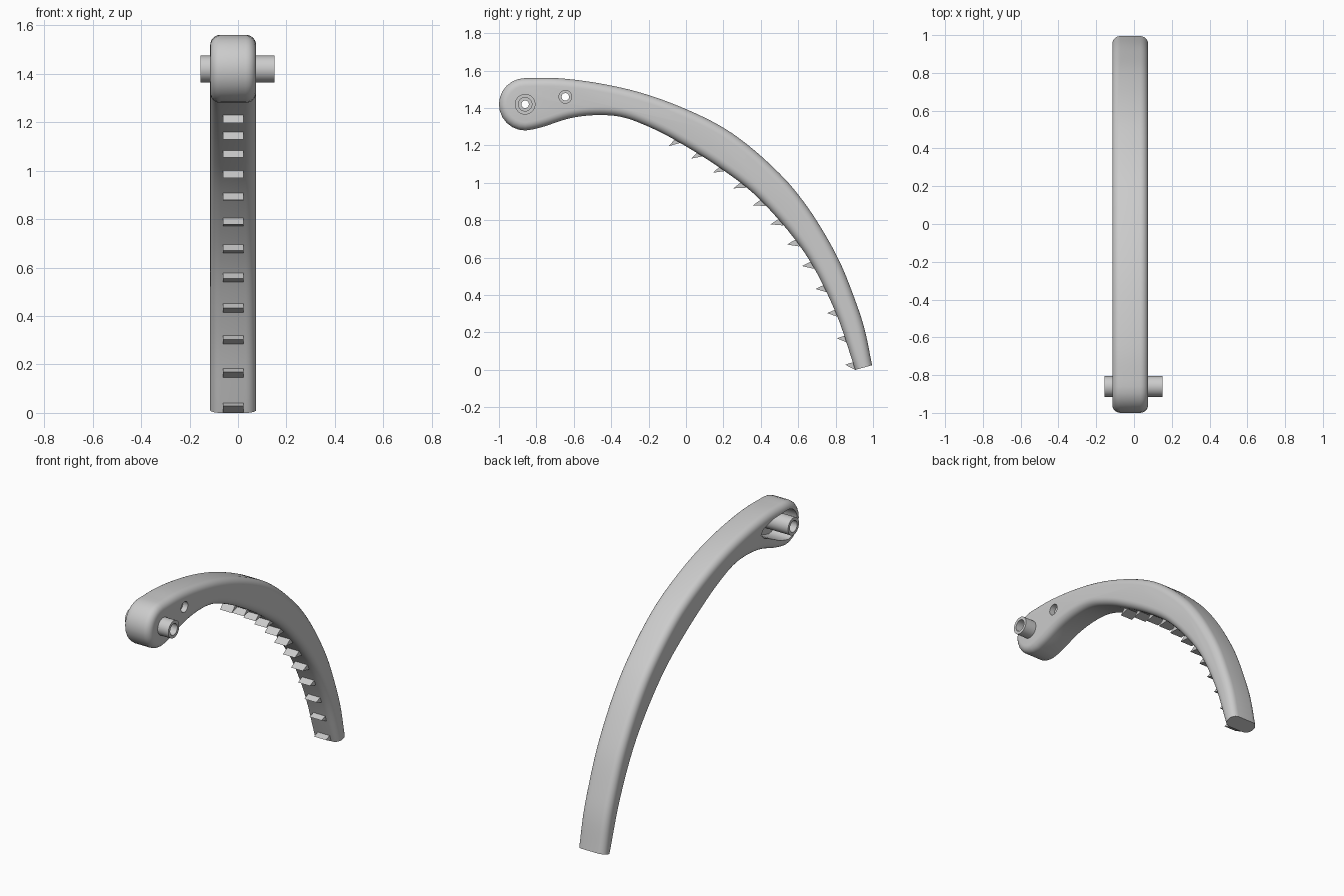
import bpy, bmesh, math
from mathutils import Vector

if "Cube" in bpy.data.objects:
    bpy.data.objects.remove(bpy.data.objects["Cube"])

MID_X, HALF = -0.02, 0.095          # body centre plane and half width
HEAD = Vector((-0.86, 1.42))        # pivot centre in (y, z)
ARC = Vector((-0.70, -0.143))       # centre of the arm's sweep

grey = bpy.data.materials.new("plain grey")
grey.use_nodes = True
grey.diffuse_color = (0.6, 0.6, 0.6, 1)
grey.node_tree.nodes["Principled BSDF"].inputs["Base Color"].default_value = grey.diffuse_color


def polar(centre, radius, degrees):
    a = math.radians(degrees)
    return centre + radius * Vector((math.cos(a), math.sin(a)))


def smooth_path(points, steps=5):
    """Catmull-Rom curve through the points."""
    pts = [Vector(p) for p in points]
    pts = [2 * pts[0] - pts[1]] + pts + [2 * pts[-1] - pts[-2]]
    out = []
    for a, b, c, d in zip(pts, pts[1:], pts[2:], pts[3:]):
        for i in range(steps):
            t = i / steps
            out.append(0.5 * (2 * b + (c - a) * t + (2 * a - 5 * b + 4 * c - d) * t * t
                              + (3 * b - a - 3 * c + d) * t ** 3))
    return out + [pts[-2]]


def loft(name, rings, closed=False):
    """Skin a list of equal rings; cap the ends, or join last to first."""
    bm = bmesh.new()
    loops = [[bm.verts.new(p) for p in ring] for ring in rings]
    pairs = list(zip(loops, loops[1:])) + ([(loops[-1], loops[0])] if closed else [])
    for a, b in pairs:
        for i in range(len(a)):
            j = (i + 1) % len(a)
            bm.faces.new((a[i], a[j], b[j], b[i]))
    if not closed:
        bm.faces.new(loops[0][::-1])
        bm.faces.new(loops[-1])
    bm.normal_update()
    if bm.calc_volume(signed=True) < 0:
        bmesh.ops.reverse_faces(bm, faces=bm.faces[:])
    mesh = bpy.data.meshes.new(name)
    bm.to_mesh(mesh)
    bm.free()
    mesh.materials.append(grey)
    obj = bpy.data.objects.new(name, mesh)
    bpy.context.collection.objects.link(obj)
    return obj


def prism(name, outline, x0, x1):
    return loft(name, [[(x, p[0], p[1]) for p in outline] for x in (x0, x1)])


def lathe(name, centre, profile, closed=False):
    """Turn (x, radius) pairs about an axis along x."""
    return loft(name, [[(x, *polar(centre, r, i * 360 / 32)) for i in range(32)]
                       for x, r in profile], closed)


def select(obj):
    bpy.ops.object.select_all(action='DESELECT')
    obj.select_set(True)
    bpy.context.view_layer.objects.active = obj


def cut(obj, cutter):
    cutter.hide_render = True
    mod = obj.modifiers.new("cut", 'BOOLEAN')
    mod.operation, mod.solver, mod.object = 'DIFFERENCE', 'EXACT', cutter
    select(obj)
    bpy.ops.object.modifier_apply(modifier=mod.name)
    bpy.data.objects.remove(cutter)


def smooth(obj):
    select(obj)
    bpy.ops.object.shade_smooth_by_angle(angle=math.radians(35))


# Curved arm outline: underside, round head, then back edge
head = [polar(HEAD, 0.14, a) for a in range(285, 80, -15)]
under = [(.905, 0), (.797, .315), (.634, .627), (.399, .907), (.186, 1.077), (-.06, 1.23),
         (-.227, 1.312), (-.354, 1.354), (-.488, 1.362), (-.622, 1.345), (-.757, 1.302), head[0]]
back = [head[-1], (-.676, 1.559), (-.463, 1.532), (-.249, 1.484), (-.035, 1.409),
        (.179, 1.307), (.34, 1.195), (.5, 1.05), (.607, .928), (.714, .773), (.821, .58),
        (.901, .382), (.955, .217), (.995, .025)]
outline = smooth_path(under) + head[1:-1] + smooth_path(back)

# Inward normals, with the end cut left flat
inward = []
for i in range(len(outline)):
    t = (outline[min(i + 1, len(outline) - 1)] - outline[max(i - 1, 0)]).normalized()
    inward.append(Vector((t.y, -t.x)))
end_cut = (outline[-1] - outline[0]).normalized()
inward[0], inward[-1] = end_cut, -end_cut

# Rounded long edges
ROUND, STEPS = 0.043, 6
levels = []
for k in range(STEPS + 1):
    a = math.pi / 2 * k / STEPS
    levels.append((HALF - ROUND + ROUND * math.sin(a), ROUND * (1 - math.cos(a))))
levels = [(-x, d) for x, d in reversed(levels)] + levels
arm = loft("curved_arm", [[(MID_X + x, *(p + n * d)) for p, n in zip(outline, inward)]
                          for x, d in levels])

# Pocket in one side of the head
pocket = [polar(HEAD, 0.095, a) for a in range(90, 271, 15)]
pocket += [(-.79, 1.345), (-.70, 1.39), (-.62, 1.425), (-.59, 1.455), (-.62, 1.487), (-.72, 1.51)]
cut(arm, prism("pocket_cutter", pocket, -0.2, 0.02))

# Pivot opening and countersunk screw hole
cut(arm, lathe("pivot_cutter", HEAD, [(-0.2, 0.045), (0.2, 0.045)]))
cut(arm, lathe("screw_cutter", Vector((-0.645, 1.46)),
               [(-0.2, 0.02), (0.04, 0.02), (0.04, 0.034), (0.2, 0.034)]))
smooth(arm)

# Hollow pivot pin, counterbored at both ends
pin = lathe("pivot_pin", HEAD,
            [(-.155, .055), (.15, .055), (.15, .036), (.09, .036), (.09, .02),
             (-.09, .02), (-.09, .036), (-.155, .036)], closed=True)
smooth(pin)

# Row of wedge teeth along the underside
TEETH = 12
for i in range(TEETH):
    f = i / (TEETH - 1)
    tip_angle = 65.6 + (6.3 - 65.6) * f
    r = 1.51 + 0.1 * ((54 - tip_angle) / 49) ** 2
    lean = math.degrees((0.037 - 0.025 * f) / r)
    half = math.degrees(0.021 / r)
    base = tip_angle - lean
    shape = [polar(ARC, r - 0.045, tip_angle), polar(ARC, r + 0.005, base - half),
             polar(ARC, r + 0.02, base), polar(ARC, r + 0.005, base + half)]
    prism(f"tooth_{i + 1}", shape, MID_X - 0.042, MID_X + 0.042)
